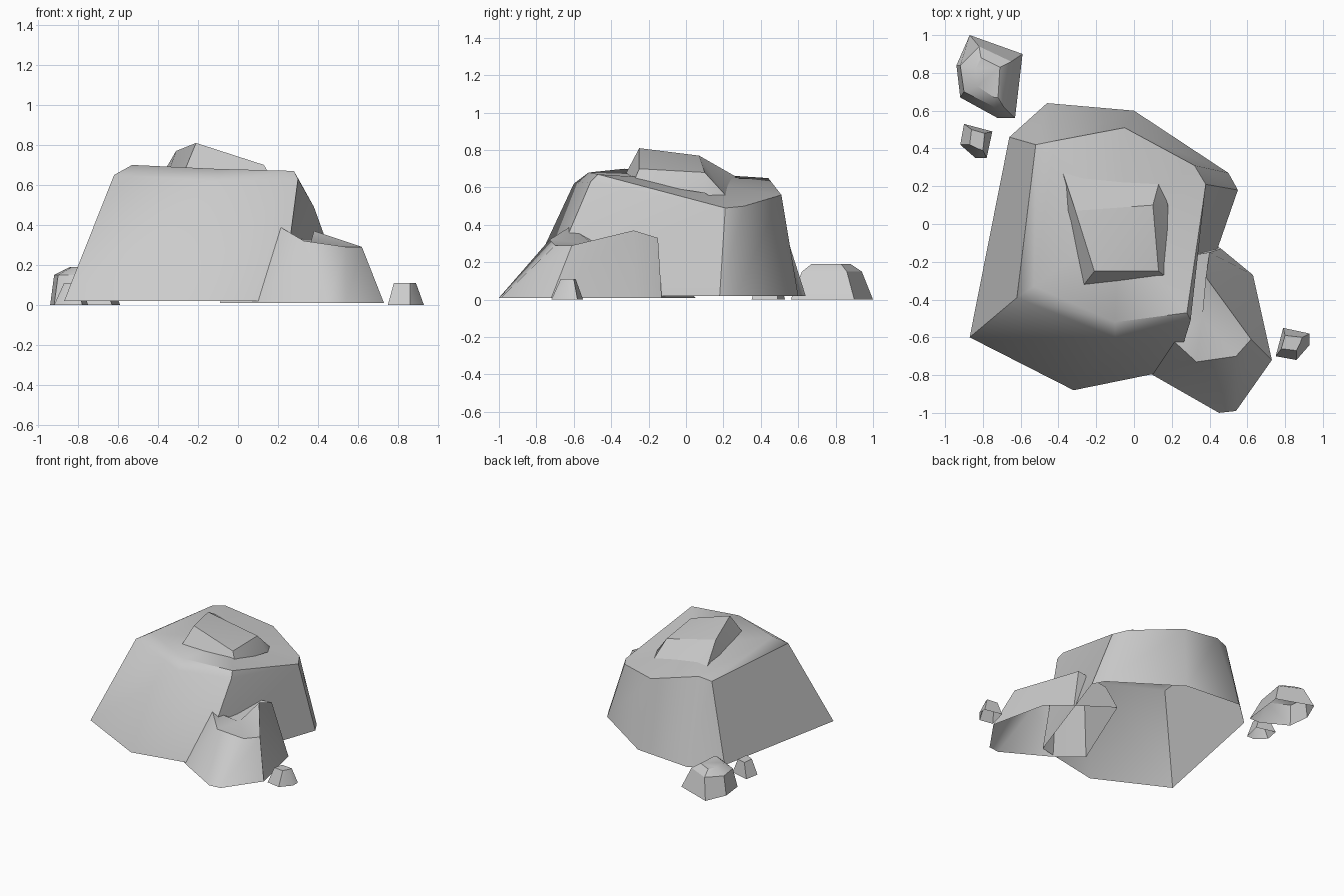
import bpy
import bmesh
from math import radians
from mathutils import Matrix, Vector

default_cube = bpy.data.objects.get("Cube")
if default_cube:
    bpy.data.objects.remove(default_cube, do_unlink=True)

# One plain stone colour
stone = bpy.data.materials.new("stone_grey")
stone.use_nodes = True
stone_colour = (0.6, 0.6, 0.6, 1)
stone.diffuse_color = stone_colour
stone.node_tree.nodes["Principled BSDF"].inputs["Base Color"].default_value = stone_colour


def level(z, *outline):
    """Turn a flat outline into a ring at one height."""
    return [(x, y, z) for x, y in outline]


def make_rock(name, rings, peak=None, transform=Matrix(), smooth_angle=40):
    """Bridge counter-clockwise rings into an open-bottomed shell and cap it."""
    bm = bmesh.new()
    loops = [[bm.verts.new(point) for point in ring] for ring in rings]
    count = len(loops[0])
    for lower, upper in zip(loops, loops[1:]):
        for i in range(count):
            j = (i + 1) % count
            bm.faces.new((lower[i], lower[j], upper[j], upper[i]))
    top = loops[-1]
    if peak:
        centre = bm.verts.new(peak)
        for i in range(count):
            bm.faces.new((top[i], top[(i + 1) % count], centre))
    else:
        cap = bm.faces.new(top)
        bmesh.ops.triangulate(bm, faces=[cap])
    bmesh.ops.remove_doubles(bm, verts=bm.verts[:], dist=0.001)
    bmesh.ops.transform(bm, matrix=transform, verts=bm.verts[:])
    mesh = bpy.data.meshes.new(name)
    bm.to_mesh(mesh)
    bm.free()
    mesh.materials.append(stone)
    rock = bpy.data.objects.new(name, mesh)
    bpy.context.collection.objects.link(rock)
    bpy.ops.object.select_all(action="DESELECT")
    rock.select_set(True)
    bpy.context.view_layer.objects.active = rock
    bpy.ops.object.shade_smooth_by_angle(angle=radians(smooth_angle))
    return rock


# Large rock: foot, shoulder and bevelled crown
foot = level(0.02, (-.87, -.6), (-.32, -.88), (.22, -.77), (.55, .18),
             (.5, .27), (0, .6), (-.46, .64), (-.66, .46))
shoulder = [(-.62, -.39, .65), (-.1, -.6, .62), (.3, -.51, .63), (.38, .21, .49),
            (.32, .31, .5), (-.05, .51, .56), (-.42, .44, .65), (-.52, .42, .63)]
crown = [(-.53, -.33, .7), (-.1, -.52, .68), (.28, -.47, .67)] + shoulder[3:7]
crown.append(crown[-1])
make_rock("large_rock", [foot, shoulder, crown], peak=(-.08, 0, .64))

# Slanted slab lying on the crown
slab_foot = [(-.28, -.34, .64), (.17, -.28, .63), (.18, .1, .57),
             (.14, .22, .5), (-.39, .29, .58), (-.36, .07, .63)]
slab_top = [(-.21, -.25, .81), (.13, -.25, .7), (.1, .1, .68),
            (.13, .21, .56), (-.38, .28, .65), (-.31, .07, .77)]
make_rock("top_slab", [slab_foot, slab_top], smooth_angle=30)

# Boulder leaning on the front corner
boulder_foot = level(0.01, (.1, -.8), (.45, -1), (.54, -.99), (.73, -.72),
                     (.63, -.27), (.46, -.13), (.2, .05), (-.09, -.65))
boulder_top = [(.21, -.62, .39), (.33, -.73, .32), (.54, -.7, .29), (.62, -.61, .29),
               (.38, -.28, .37), (.4, -.15, .33), (.1, -.2, .33), (.05, -.5, .35)]
make_rock("front_boulder", [boulder_foot, boulder_top], peak=(.36, -.5, .3))

# Small stone behind the large rock
stone_foot = level(0, (-.87, 1), (-.94, .84), (-.92, .67),
                   (-.72, .56), (-.63, .56), (-.59, .9))
stone_rim = level(.15, (-.82, .94), (-.92, .84), (-.9, .7),
                  (-.74, .62), (-.69, .62), (-.65, .86))
stone_crown = level(.19, (-.81, .88), (-.84, .82), (-.83, .73),
                    (-.74, .67), (-.72, .67), (-.71, .83))
make_rock("back_stone", [stone_foot, stone_rim, stone_crown], smooth_angle=30)

# Two matching pebbles, the second a quarter turn round
pebble_foot = level(0, (-.05, .08), (-.09, -.07), (.02, -.09), (.09, -.01), (.09, .05))
pebble_top = level(.11, (-.04, .04), (-.06, -.03), (.02, -.04), (.04, 0), (.05, .03))
for name, place, turn in (("front_pebble", (.84, -.63, 0), 0),
                          ("back_pebble", (-.83, .44, 0), -90)):
    spot = Matrix.Translation(Vector(place)) @ Matrix.Rotation(radians(turn), 4, "Z")
    make_rock(name, [pebble_foot, pebble_top], transform=spot, smooth_angle=30)
